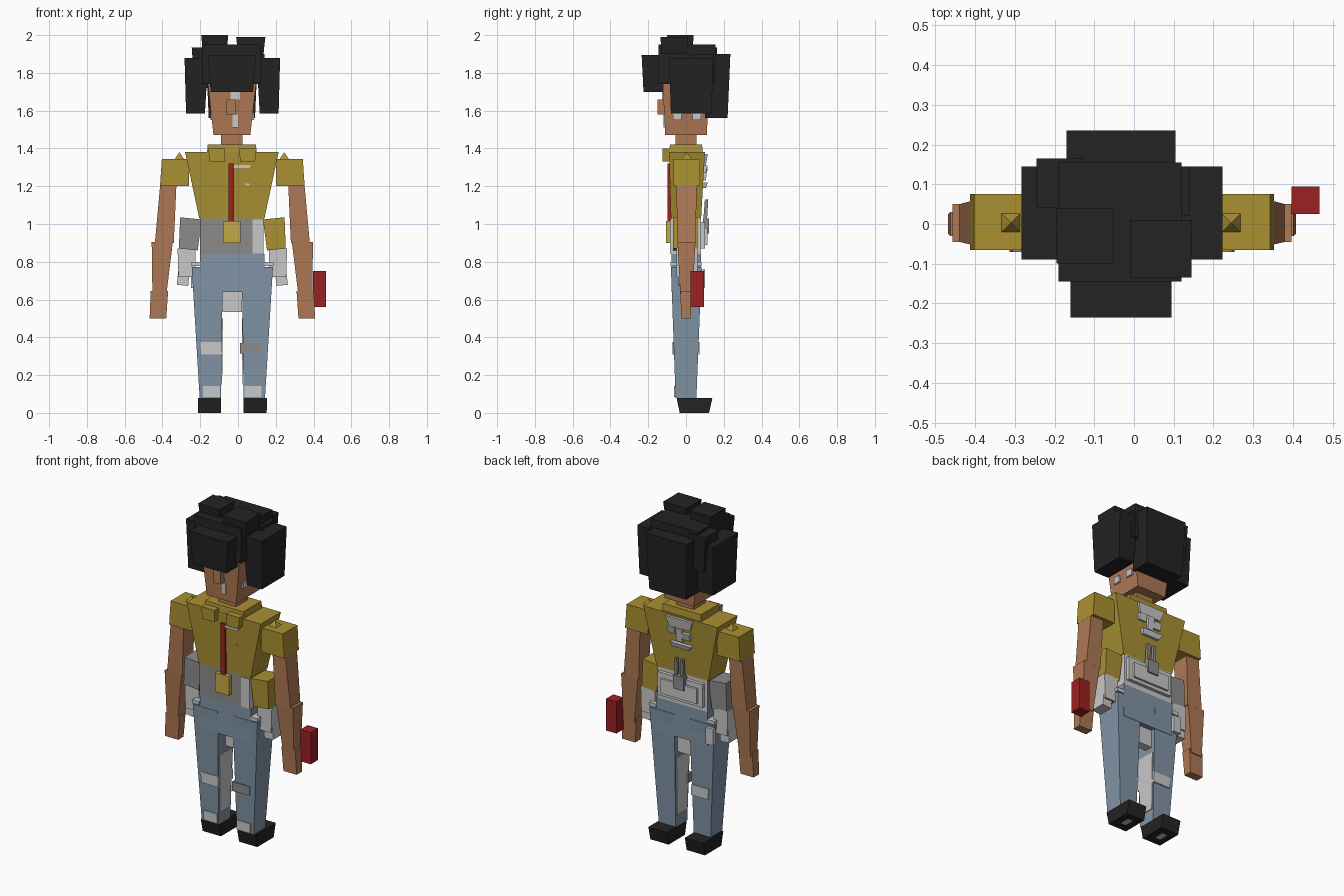
import bpy
import bmesh
from mathutils import Matrix, Vector

default = bpy.data.objects.get("Cube")
if default:
    bpy.data.objects.remove(default, do_unlink=True)


def material(name, red, green, blue):
    mat = bpy.data.materials.new(name)
    mat.use_nodes = True
    mat.diffuse_color = (red, green, blue, 1)
    shader = mat.node_tree.nodes["Principled BSDF"]
    shader.inputs["Base Color"].default_value = (red, green, blue, 1)
    shader.inputs["Roughness"].default_value = .9
    return mat


black = material("hair_black", .017, .017, .017)
skin = material("skin_tan", .43, .19, .09)
mustard = material("shirt_mustard", .4, .28, .032)
gold = material("buckle_gold", .56, .4, .06)
denim = material("denim_blue", .22, .3, .38)
pale = material("pale_grey", .58, .58, .58)
grey = material("mid_grey", .26, .26, .26)
red = material("dark_red", .33, .015, .017)

BODY_X = -.03  # centre line of the body


def block(name, mat, x, y, z, top_x=None, top_y=None, tilt=0):
    """Box from x, y and z ranges; the upper end may have its own ranges."""
    mesh = bpy.data.meshes.new(name)
    bm = bmesh.new()
    bmesh.ops.create_cube(bm, size=1)
    for v in bm.verts:
        upper = v.co.z > 0
        rx = (top_x or x) if upper else x
        ry = (top_y or y) if upper else y
        v.co = (rx[v.co.x > 0], ry[v.co.y > 0], z[upper])
    if tilt:
        centre = sum((v.co for v in bm.verts), Vector()) / len(bm.verts)
        bmesh.ops.rotate(bm, verts=bm.verts, cent=centre,
                         matrix=Matrix.Rotation(tilt, 3, "Y"))
    bm.to_mesh(mesh)
    bm.free()
    mesh.materials.append(mat)
    obj = bpy.data.objects.new(name, mesh)
    bpy.context.collection.objects.link(obj)
    return obj


def flip(span):
    return span and (2 * BODY_X - span[1], 2 * BODY_X - span[0])


def pair(name, mat, x, y, z, top_x=None, top_y=None, tilt=0, left_mat=None):
    """Right part and its mirrored left twin."""
    right = block("right_" + name, mat, x, y, z, top_x, top_y, tilt)
    left = block("left_" + name, left_mat or mat, flip(x), y, z,
                 flip(top_x), top_y, -tilt)
    return right, left


def paint(obj, mat, rule):
    """Give a second colour to the faces whose normal meets the rule."""
    obj.data.materials.append(mat)
    for face in obj.data.polygons:
        if rule(face.normal):
            face.material_index = len(obj.data.materials) - 1


def stud(name, x):
    bm = bmesh.new()
    bmesh.ops.create_cone(bm, segments=4, radius1=.038, radius2=0, depth=.04,
                          cap_ends=True, matrix=Matrix.Translation((x, .003, 1.36))
                          @ Matrix.Rotation(.785, 4, "Z"))
    mesh = bpy.data.meshes.new(name)
    bm.to_mesh(mesh)
    bm.free()
    mesh.materials.append(mustard)
    bpy.context.collection.objects.link(bpy.data.objects.new(name, mesh))


# Hair
block("hair_crown", black, (-.19, .12), (-.145, .155), (1.74, 1.95))
block("hair_fringe", black, (-.145, .08), (-.225, -.12), (1.7, 1.895),
      (-.16, .095), (-.235, -.12))
block("hair_back", black, (-.155, .09), (.1, .22), (1.56, 1.9),
      (-.17, .105), (.1, .235))
pair("hair_side", black, (-.275, -.175), (-.08, .135), (1.585, 1.88),
     (-.283, -.158), (-.09, .145))
block("hair_right_tuft", black, (-.23, -.13), (.045, .16), (1.72, 1.935),
      (-.245, -.13), (.04, .165))
block("hair_left_tuft", black, (.05, .14), (.02, .145), (1.74, 1.9))
block("hair_top_right", black, (-.185, -.06), (-.09, .035), (1.9, 2),
      (-.195, -.052), (-.1, .04))
block("hair_top_left", black, (0, .135), (-.13, .005), (1.9, 1.99),
      (-.01, .145), (-.135, .01))

# Head and face
block("head", skin, (-.13, .065), (-.11, .11), (1.47, 1.78),
      (-.163, .1), (-.125, .125))
block("neck", skin, (-.09, .025), (-.055, .055), (1.4, 1.48))
block("nose", skin, (-.06, -.01), (-.15, -.1), (1.58, 1.66))
block("brow_mark", pale, (-.04, .01), (-.126, -.11), (1.66, 1.7))
block("mouth", pale, (-.03, 0), (-.12, -.1), (1.51, 1.58))
pair("cheek_mark_front", pale, (-.145, -.12), (-.07, -.025), (1.55, 1.59))
pair("cheek_mark_back", pale, (-.145, -.12), (.035, .08), (1.55, 1.59))

# Shirt, collar and sleeves
block("torso", mustard, (-.205, .14), (-.08, .08), (1.03, 1.38),
      (-.28, .215), (-.09, .1))
block("collar", mustard, (-.165, .1), (-.09, .09), (1.37, 1.42),
      (-.16, .095), (-.085, .085))
pair("collar_flap", mustard, (-.15, -.07), (-.125, -.08), (1.33, 1.4),
     (-.158, -.068), (-.125, -.08))
block("tie", red, (-.05, -.02), (-.097, -.07), (1.01, 1.32))
block("chest_badge", pale, (-.03, .06), (-.095, -.085), (1.297, 1.312),
      (-.02, .07))
block("chest_spot", pale, (.04, .06), (-.091, -.08), (1.205, 1.215))
pair("sleeve", mustard, (-.413, -.26), (-.065, .075), (1.2, 1.345),
     (-.403, -.26))
stud("right_shoulder_stud", -.31)
stud("left_shoulder_stud", .245)

# Arms
pair("upper_arm", skin, (-.44, -.34), (-.045, .05), (.9, 1.23),
     (-.41, -.325), (-.052, .058))
pair("forearm", skin, (-.453, -.38), (-.03, .035), (.62, .905),
     (-.457, -.345), (-.045, .05))
pair("hand", skin, (-.468, -.38), (-.025, .025), (.5, .645),
     (-.462, -.37), (-.03, .03))
block("hand_box", red, (.397, .467), (.025, .095), (.56, .75))

# Back emblem
def back_plate(name, x, z, top_x=None):
    block(name, pale, x, (.08, .105), z, top_x, (.09, .115))


back_plate("emblem_brow", (-.1, .04), (1.31, 1.37), (-.12, .06))
back_plate("emblem_right_cheek", (-.1, -.05), (1.25, 1.29))
back_plate("emblem_left_cheek", (0, .05), (1.27, 1.31))
back_plate("emblem_nose", (-.05, -.01), (1.23, 1.31))
back_plate("emblem_jaw", (-.09, .02), (1.19, 1.22), (-.11, .03))

# Waist: grey in front, pale on the other sides
waist = block("waist", grey, (-.2, .135), (-.08, .08), (.84, 1.03))
paint(waist, pale, lambda n: n.x > .5 or n.y > .5)
block("waist_front_strip", pale, (.078, .136), (-.084, -.07), (.845, 1.025))
block("buckle", gold, (-.08, .012), (-.105, -.07), (.9, 1.015))
block("back_pack", pale, (-.18, .12), (.075, .1), (.87, 1.01))
block("back_pack_panel", pale, (-.15, .09), (.09, .113), (.89, .98))
block("tool_holder", grey, (-.07, 0), (.09, .123), (.95, 1.03))
for tool, x in ("right", -.06), ("left", -.02):
    block(tool + "_tool", grey, (x, x + .018), (.09, .11), (1, 1.13),
          None, (.1, .118))

# Hip pouches and holsters
pair("pouch", grey, (-.305, -.205), (-.07, .06), (.865, 1.03),
     (-.315, -.2), None, .1, mustard)
holsters = pair("holster", pale, (-.315, -.225), (-.05, .06), (.72, .87),
                (-.32, -.225))
pair("holster_tip", pale, (-.32, -.26), (-.04, .05), (.675, .75), None, None, .1)
paint(holsters[1], mustard, lambda n: n.z < -.5)
block("right_hip_clip", pale, (-.25, -.2), (.07, .1), (.66, .76))
pair("hip_strap", pale, (-.247, -.2), (-.083, .083), (.778, .8))

# Trousers
block("pelvis", denim, (-.2, .14), (-.078, .08), (.64, .842))
pair("leg", denim, (-.203, -.09), (-.055, .055), (.08, .772),
     (-.245, -.08), (-.08, .083))
block("crotch_flap", pale, (-.082, .022), (0, .05), (.535, .65))
pair("inner_leg_patch", pale, (-.1, -.084), (-.05, .05), (.15, .5),
     (-.1, -.08), (-.06, .06))
block("right_knee_patch", pale, (-.195, -.083), (-.071, .071), (.31, .375),
      (-.2, -.085))
block("left_knee_patch", grey, (.01, .125), (-.071, -.04), (.315, .37))
pair("cuff", pale, (-.185, -.095), (-.063, -.03), (.085, .143))

# Shoes
pair("shoe", black, (-.212, -.09), (-.033, .122), (0, .08),
     (-.213, -.09), (-.05, .14))
pair("sole_mark", pale, (-.17, -.135), (.02, .08), (-.001, .003))
